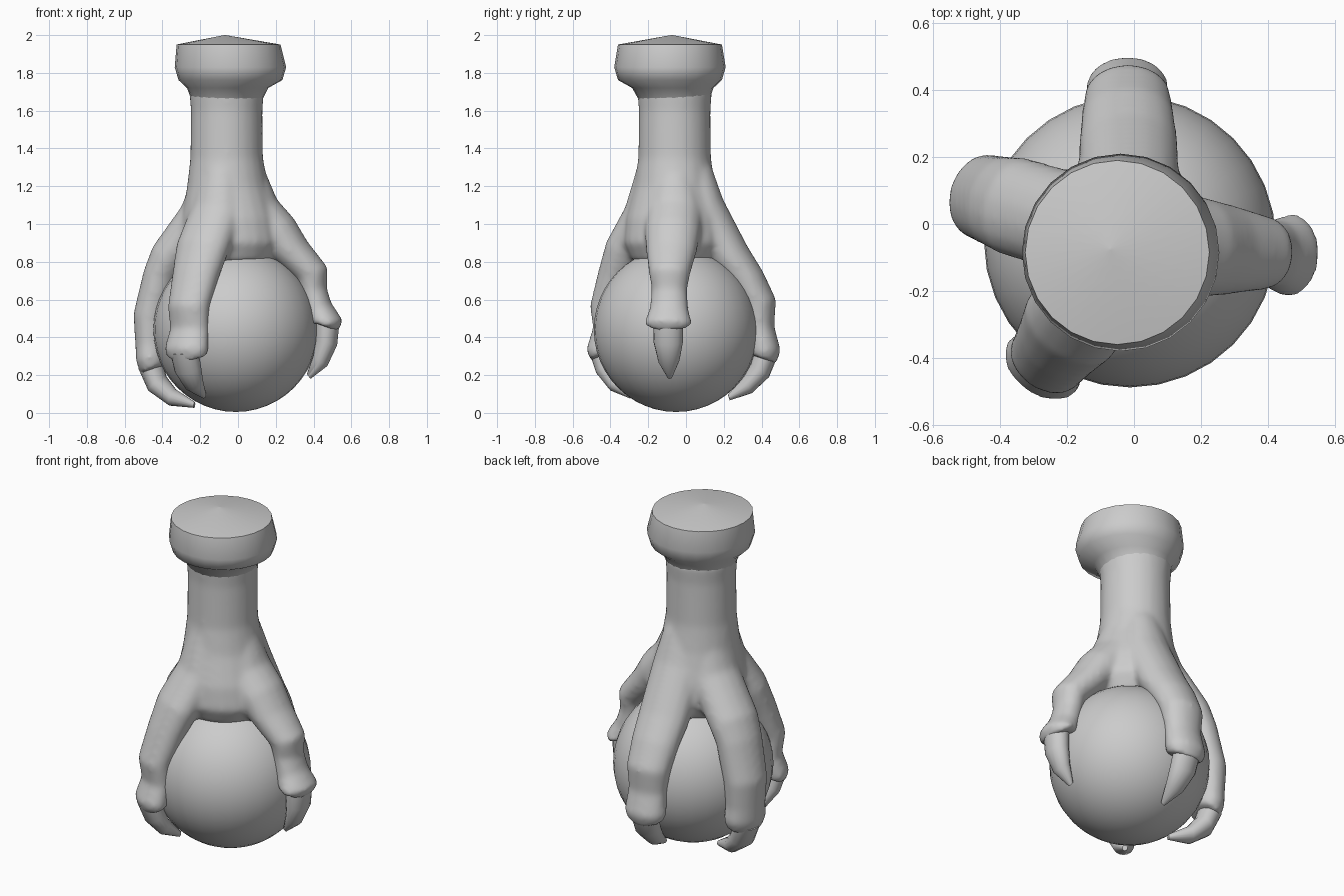
import bpy, bmesh
from math import sin, cos, pi, radians
from mathutils import Vector

if "Cube" in bpy.data.objects:
    bpy.data.objects.remove(bpy.data.objects["Cube"])

BALL = Vector((-0.012, -0.052, 0))


def loft(bm, rings):
    """Skin a list of equal point rings and close both ends."""
    vs = [[bm.verts.new(p) for p in ring] for ring in rings]
    n = len(vs[0])
    for a, b in zip(vs, vs[1:]):
        for i in range(n):
            j = (i + 1) % n
            bm.faces.new((a[i], a[j], b[j], b[i]))
    bm.faces.new(vs[0][::-1])
    bm.faces.new(vs[-1])


def lathe(bm, profile, n=24):
    """Rounds with own centre: radius, height, centre x, centre y."""
    loft(bm, [[(cx + r * cos(2 * pi * i / n), cy + r * sin(2 * pi * i / n), z)
               for i in range(n)] for r, z, cx, cy in profile])


def limb(bm, path, az, n=16):
    """Oval tube; path holds outer edge radius, height, half width, half depth."""
    u = Vector((cos(az), sin(az), 0))
    t = Vector((-sin(az), cos(az), 0))
    up = Vector((0, 0, 1))
    rings = []
    for k, (r, z, w, d) in enumerate(path):
        p, q = path[max(k - 1, 0)], path[min(k + 1, len(path) - 1)]
        tan = Vector((q[0] - p[0], q[1] - p[1])).normalized()
        nrm = u * -tan.y + up * tan.x
        c = BALL + u * r + up * z - nrm * d
        rings.append([c + t * w * cos(2 * pi * i / n) + nrm * d * sin(2 * pi * i / n)
                      for i in range(n)])
    loft(bm, rings)


def finish(bm, name, angle=40):
    bmesh.ops.recalc_face_normals(bm, faces=bm.faces)
    me = bpy.data.meshes.new(name)
    bm.to_mesh(me)
    bm.free()
    ob = bpy.data.objects.new(name, me)
    bpy.context.collection.objects.link(ob)
    bpy.ops.object.select_all(action='DESELECT')
    ob.select_set(True)
    bpy.context.view_layer.objects.active = ob
    bpy.ops.object.shade_smooth_by_angle(angle=radians(angle))
    return ob


# ball
bm = bmesh.new()
bmesh.ops.create_uvsphere(bm, u_segments=32, v_segments=24, radius=0.436)
bmesh.ops.translate(bm, verts=bm.verts, vec=BALL + Vector((0, 0, 0.441)))
finish(bm, "ball")

# cap with a shallow pointed top
bm = bmesh.new()
lathe(bm, [(0.18, 1.64, -.06, -.06), (0.215, 1.72, -.055, -.07), (0.275, 1.762, -.04, -.085),
           (0.295, 1.83, -.04, -.085), (0.275, 1.95, -.05, -.085),
           (0.004, 2.0, -.07, -.075)])
finish(bm, "cap", 60)

# toe paths: (outer radius, z, half width, half depth)
right_toe = [(0.15, 1.3, .1, .1), (0.22, 1.13, .15, .12), (0.31, 1.03, .15, .12),
             (0.38, 0.91, .135, .1), (0.49, 0.77, .11, .09), (0.485, 0.66, .095, .075),
             (0.51, 0.58, .105, .08), (0.57, 0.49, .13, .09), (0.545, 0.43, .12, .08)]
back_toe = [(0.19, 1.3, .11, .1), (0.25, 1.13, .15, .12), (0.38, 0.88, .15, .11),
            (0.46, 0.75, .14, .1), (0.53, 0.6, .13, .1), (0.52, 0.46, .115, .08),
            (0.555, 0.33, .125, .09), (0.53, 0.26, .11, .08)]
left_toe = [(0.22, 1.3, .11, .1), (0.29, 1.1, .15, .12), (0.45, 0.885, .15, .11),
            (0.5, 0.76, .14, .1), (0.56, 0.525, .13, .1), (0.55, 0.36, .12, .09),
            (0.545, 0.27, .13, .09), (0.515, 0.2, .11, .08)]
front_toe = [(0.23, 1.3, .11, .1), (0.29, 1.1, .15, .12), (0.405, 0.92, .155, .11),
             (0.465, 0.76, .135, .1), (0.525, 0.57, .12, .09), (0.505, 0.45, .115, .08),
             (0.545, 0.34, .13, .09), (0.52, 0.27, .12, .08)]

# nail centre lines: (radius, z)
right_nail = [(0.485, 0.47), (0.48, 0.37), (0.445, 0.27), (0.385, 0.19)]
back_nail = [(0.475, 0.32), (0.44, 0.22), (0.37, 0.14), (0.275, 0.08)]
left_nail = [(0.475, 0.26), (0.43, 0.15), (0.345, 0.08), (0.225, 0.042)]
front_nail = [(0.475, 0.33), (0.44, 0.23), (0.38, 0.15), (0.29, 0.09)]

TOES = [("right", -5, right_toe, right_nail), ("back", 91, back_toe, back_nail),
        ("left", 163, left_toe, left_nail), ("front", 235, front_toe, front_nail)]

# neck and toes, fused into one skin
bm = bmesh.new()
lathe(bm, [(r, z, x, -0.06) for r, z, x in [
    (0.22, 0.80, -.03), (0.27, 0.90, -.03), (0.26, 1.03, -.04), (0.215, 1.2, -.055),
    (0.193, 1.35, -.06), (0.19, 1.6, -.06), (0.2, 1.72, -.06)]])
for name, az, toe, nail in TOES:
    limb(bm, toe, radians(az))
leg = finish(bm, "neck_and_toes")
rm = leg.modifiers.new("fuse", 'REMESH')
rm.mode = 'VOXEL'
rm.voxel_size = 0.014
rm.use_smooth_shade = True
sm = leg.modifiers.new("soften", 'SMOOTH')
sm.factor = 0.5
sm.iterations = 14

# nails
for name, az, toe, nail in TOES:
    bm = bmesh.new()
    size = [(.08, .065), (.078, .06), (.057, .047), (.014, .016)]
    path = []
    for k, ((r, z), (w, d)) in enumerate(zip(nail, size)):
        p, q = nail[max(k - 1, 0)], nail[min(k + 1, 3)]
        tan = Vector((q[0] - p[0], q[1] - p[1])).normalized()
        path.append((r - tan.y * d, z + tan.x * d, w, d))
    limb(bm, path, radians(az))
    finish(bm, name + "_nail", 60)
